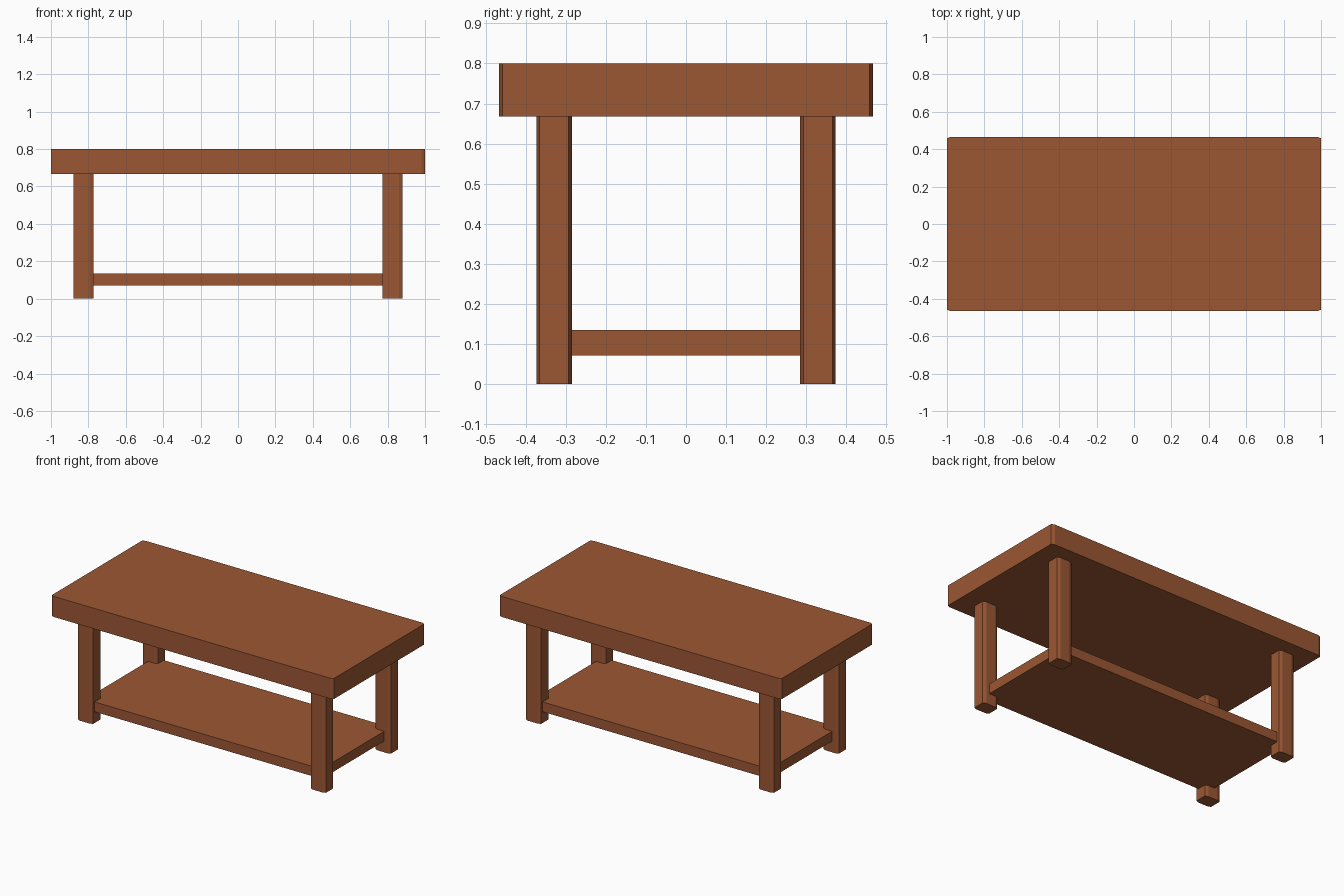
import bpy, bmesh

if "Cube" in bpy.data.objects:
    bpy.data.objects.remove(bpy.data.objects["Cube"])

wood = bpy.data.materials.new("wood")
wood.diffuse_color = (0.33, 0.095, 0.033, 1)
wood.use_nodes = True
wood.node_tree.nodes["Principled BSDF"].inputs["Base Color"].default_value = wood.diffuse_color


def board(name, centre, size, z0, z1, cut=(0, 0)):
    """Upright board with its four vertical edges chamfered by cut = (x, y)."""
    (cx, cy), (hx, hy), (a, b) = centre, (size[0] / 2, size[1] / 2), cut
    if a:
        outline = [(hx, -hy + b), (hx, hy - b), (hx - a, hy), (-hx + a, hy),
                   (-hx, hy - b), (-hx, -hy + b), (-hx + a, -hy), (hx - a, -hy)]
    else:
        outline = [(hx, -hy), (hx, hy), (-hx, hy), (-hx, -hy)]
    bm = bmesh.new()
    base = bm.faces.new([bm.verts.new((cx + x, cy + y, z0)) for x, y in outline])
    top = bmesh.ops.extrude_face_region(bm, geom=[base])["geom"]
    bmesh.ops.translate(bm, vec=(0, 0, z1 - z0),
                        verts=[v for v in top if isinstance(v, bmesh.types.BMVert)])
    bmesh.ops.recalc_face_normals(bm, faces=bm.faces)
    mesh = bpy.data.meshes.new(name)
    bm.to_mesh(mesh)
    bm.free()
    mesh.materials.append(wood)
    obj = bpy.data.objects.new(name, mesh)
    bpy.context.collection.objects.link(obj)
    return obj


# Thick table top
board("table_top", (0, 0), (2, 0.932), 0.668, 0.8, (0.02, 0.008))

# Low shelf, let into the legs
board("shelf", (0, 0), (1.676, 0.7), 0.072, 0.135)

# Four legs
for side, sx in (("left", -1), ("right", 1)):
    for end, sy in (("front", -1), ("back", 1)):
        board(f"{end}_{side}_leg", (sx * 0.826, sy * 0.329), (0.108, 0.089),
              0, 0.668, (0.02, 0.008))
